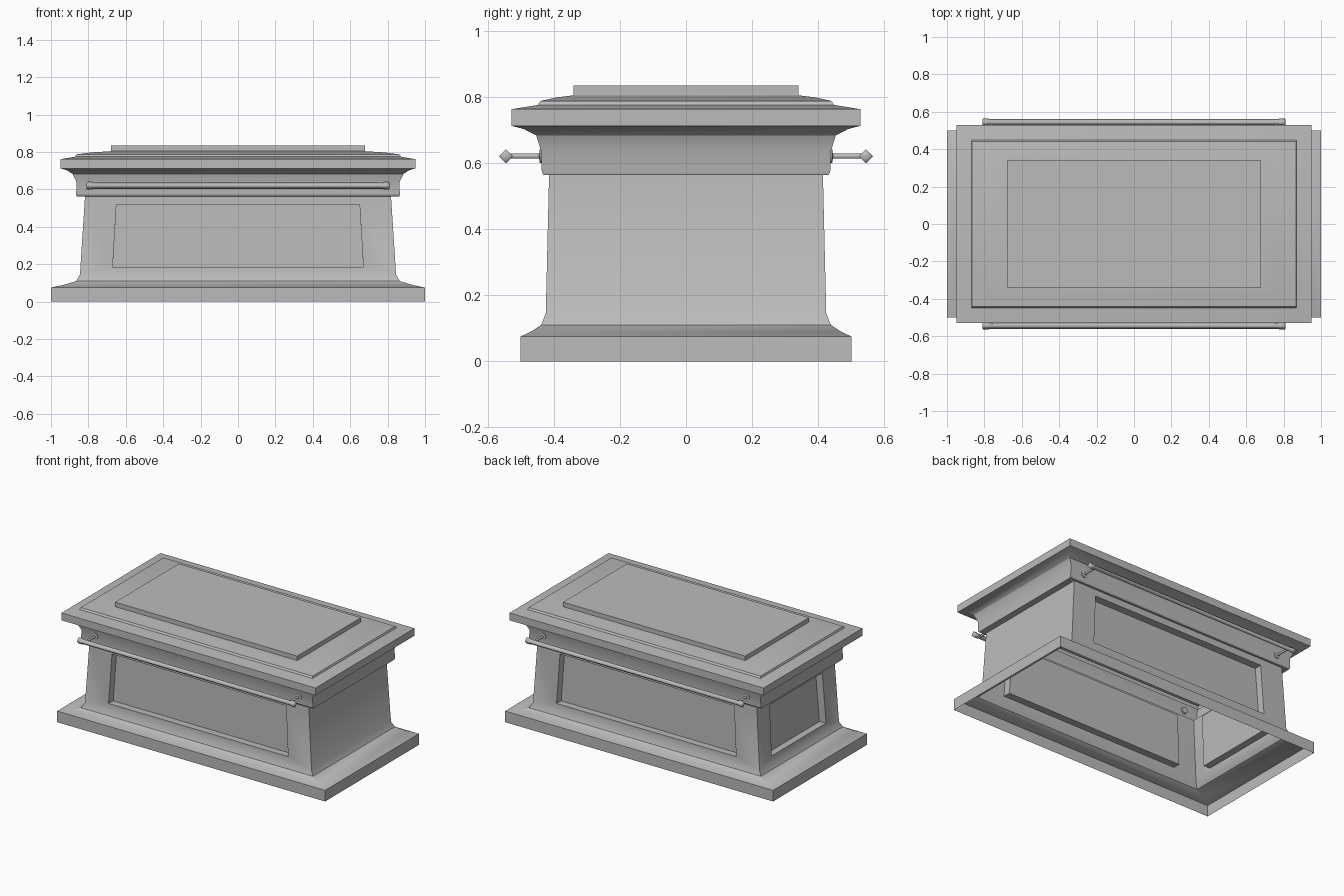
import bpy, bmesh, math
from mathutils import Vector, Matrix

cube = bpy.data.objects.get("Cube")
if cube:
    bpy.data.objects.remove(cube, do_unlink=True)

stone = bpy.data.materials.new("grey_stone")
stone.use_nodes = True
GREY = (0.5, 0.5, 0.5, 1)
stone.diffuse_color = GREY
stone.node_tree.nodes["Principled BSDF"].inputs["Base Color"].default_value = GREY


def finish(bm, name, angle=30):
    bmesh.ops.recalc_face_normals(bm, faces=bm.faces)
    mesh = bpy.data.meshes.new(name)
    bm.to_mesh(mesh)
    bm.free()
    mesh.materials.append(stone)
    ob = bpy.data.objects.new(name, mesh)
    bpy.context.collection.objects.link(ob)
    bpy.ops.object.select_all(action='DESELECT')
    ob.select_set(True)
    bpy.context.view_layer.objects.active = ob
    bpy.ops.object.shade_smooth_by_angle(angle=math.radians(angle))
    return ob


def rect_loft(bm, profile, cap):
    """Stack rectangles given as (half x, half y, z); return the side faces per level."""
    rings = [[bm.verts.new((sx * x, sy * y, z))
              for sx, sy in ((-1, -1), (1, -1), (1, 1), (-1, 1))] for x, y, z in profile]
    levels = [[bm.faces.new((a[i], a[(i + 1) % 4], b[(i + 1) % 4], b[i])) for i in range(4)]
              for a, b in zip(rings, rings[1:])]
    if cap:
        bm.faces.new(rings[-1])
    return levels


def recess(bm, face, low, high, z0, z1, depth):
    """Sink a tapered panel into a wall face: half widths low and high, heights z0 to z1."""
    a, b, c, d = face.verts[:]
    normal = (b.co - a.co).cross(d.co - a.co).normalized()

    def on_wall(side, half, z):
        t = (z - a.co.z) / (d.co.z - a.co.z)
        left, right = a.co.lerp(d.co, t), b.co.lerp(c.co, t)
        return (left + right) / 2 + side * half * (right - left).normalized()

    corners = [on_wall(-1, low, z0), on_wall(1, low, z0), on_wall(1, high, z1), on_wall(-1, high, z1)]
    rim = [bm.verts.new(p) for p in corners]
    back = [bm.verts.new(p - normal * depth) for p in corners]
    outer = [a, b, c, d]
    bm.faces.remove(face)
    for i in range(4):
        j = (i + 1) % 4
        bm.faces.new((outer[i], outer[j], rim[j], rim[i]))
        bm.faces.new((rim[i], rim[j], back[j], back[i]))
    bm.faces.new(back)


# Hollow body, open underneath: plinth, sloping foot and tapered walls
bm = bmesh.new()
levels = rect_loft(bm, [
    (1.0, 0.5, 0), (1.0, 0.5, 0.075), (0.93, 0.468, 0.09), (0.865, 0.438, 0.11),
    (0.845, 0.424, 0.145), (0.818, 0.414, 0.565)], False)
front, plain_end, rear, panel_end = levels[-1]
for wall in (front, rear):
    recess(bm, wall, 0.67, 0.65, 0.185, 0.52, 0.05)
recess(bm, panel_end, 0.29, 0.28, 0.185, 0.52, 0.05)
finish(bm, "body")

# Crown moulding flaring out to the lid
bm = bmesh.new()
rect_loft(bm, [
    (0.818, 0.414, 0.565), (0.862, 0.43, 0.563), (0.866, 0.436, 0.572), (0.862, 0.438, 0.635),
    (0.885, 0.453, 0.683), (0.915, 0.49, 0.702), (0.948, 0.528, 0.712)], False)
finish(bm, "crown_moulding")

# Lid with a stepped, gently sloping top
bm = bmesh.new()
rect_loft(bm, [
    (0.948, 0.528, 0.712), (0.948, 0.528, 0.762), (0.87, 0.448, 0.775),
    (0.865, 0.44, 0.787), (0.78, 0.39, 0.798), (0.68, 0.34, 0.804)], True)
finish(bm, "lid")

# Raised slab on the lid
bm = bmesh.new()
rect_loft(bm, [(0.68, 0.34, 0.8), (0.68, 0.34, 0.834)], True)
finish(bm, "lid_slab", 20)


def turned(bm, profile, sides, matrix):
    """Turn (distance, radius) points about an axis, with closed ends."""
    rings = []
    for t, r in profile:
        angles = [2 * math.pi * k / sides for k in range(sides)]
        rings.append([bm.verts.new(matrix @ Vector((r * math.cos(q), r * math.sin(q), t))) for q in angles])
    for a, b in zip(rings, rings[1:]):
        for i in range(sides):
            j = (i + 1) % sides
            bm.faces.new((a[i], a[j], b[j], b[i]))
    bm.faces.new(rings[0])
    bm.faces.new(rings[-1])


# Carrying rails with two brackets on each long side
RAIL_Z = 0.62
for side, label in ((-1, "front"), (1, "rear")):
    bm = bmesh.new()
    along = Matrix.Translation((0, side * 0.544, RAIL_Z)) @ Matrix.Rotation(math.pi / 2, 4, 'Y')
    turned(bm, [(-0.81, 0.016), (-0.805, 0.021), (-0.785, 0.021), (-0.77, 0.017),
                (0.77, 0.017), (0.785, 0.021), (0.805, 0.021), (0.81, 0.016)], 4, along)
    finish(bm, label + "_rail", 100)
    for x, end in ((-0.76, "right"), (0.76, "left")):
        bm = bmesh.new()
        out = Matrix.Translation((x, 0, RAIL_Z)) @ Matrix.Rotation(-side * math.pi / 2, 4, 'X')
        turned(bm, [(0.425, 0.022), (0.442, 0.022), (0.444, 0.008), (0.54, 0.008)], 10, out)
        finish(bm, f"{label}_{end}_bracket", 40)
